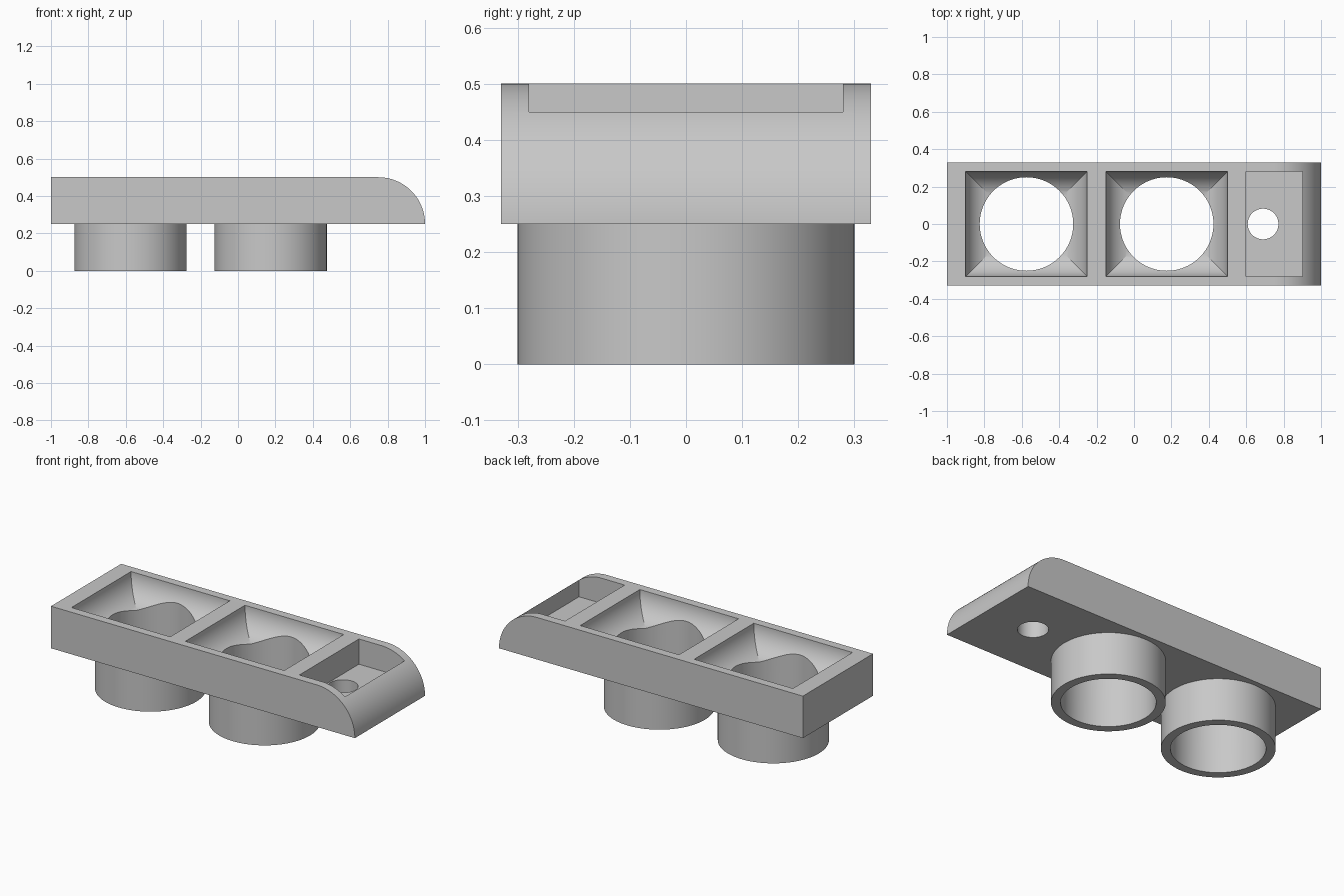
import bpy, bmesh, math

cube = bpy.data.objects.get("Cube")
if cube:
    bpy.data.objects.remove(cube, do_unlink=True)

grey = bpy.data.materials.new("plain_grey")
grey.use_nodes = True
grey.diffuse_color = (0.58, 0.58, 0.58, 1)
grey.node_tree.nodes["Principled BSDF"].inputs["Base Color"].default_value = (0.58, 0.58, 0.58, 1)


def loft(name, rings):
    """Closed solid through a list of matching point loops."""
    bm = bmesh.new()
    loops = [[bm.verts.new(p) for p in ring] for ring in rings]
    for a, b in zip(loops, loops[1:]):
        for i in range(len(a)):
            j = (i + 1) % len(a)
            bm.faces.new((a[i], a[j], b[j], b[i]))
    bm.faces.new(loops[0])
    bm.faces.new(loops[-1])
    bmesh.ops.recalc_face_normals(bm, faces=bm.faces)
    mesh = bpy.data.meshes.new(name)
    bm.to_mesh(mesh)
    bm.free()
    mesh.materials.append(grey)
    obj = bpy.data.objects.new(name, mesh)
    bpy.context.collection.objects.link(obj)
    return obj


def rect(x, hx, hy, z):
    return [(x - hx, -hy, z), (x + hx, -hy, z), (x + hx, hy, z), (x - hx, hy, z)]


def cylinder(name, x, r, z0, z1, n=96):
    angles = [2 * math.pi * i / n for i in range(n)]
    return loft(name, [[(x + r * math.cos(a), r * math.sin(a), z) for a in angles] for z in (z0, z1)])


def combine(target, tool, operation):
    tool.hide_render = True
    mod = target.modifiers.new(tool.name, 'BOOLEAN')
    mod.operation, mod.solver, mod.object = operation, 'EXACT', tool
    bpy.ops.object.select_all(action='DESELECT')
    bpy.context.view_layer.objects.active = target
    target.select_set(True)
    bpy.ops.object.modifier_apply(modifier=mod.name)
    bpy.data.objects.remove(tool, do_unlink=True)


# Bar with a quarter-round nose
steps = 32
profile = [(-1, 0.5), (-1, 0.25)]
for i in range(steps + 1):
    a = math.pi / 2 * i / steps
    profile.append((0.75 + 0.25 * math.cos(a), 0.25 + 0.25 * math.sin(a)))
holder = loft("holder_body", [[(x, y, z) for x, z in profile] for y in (-0.33, 0.33)])

# Two round sockets below flared rectangular basins
for x in (-0.575, 0.175):
    combine(holder, cylinder("socket", x, 0.3, 0, 0.3), 'UNION')
    rings = [rect(x, 0.325, 0.28, 0.6)]
    for i in range(25):
        a = math.pi / 2 * i / 24
        inset = 0.15 * (1 - math.cos(a))
        rings.append(rect(x, 0.325 - inset, 0.28 - inset, 0.5 - 0.15 * math.sin(a)))
    combine(holder, loft("basin_cutter", rings), 'DIFFERENCE')
    combine(holder, cylinder("socket_bore", x, 0.25, -0.1, 0.6), 'DIFFERENCE')

# Shallow tray with a drain hole near the nose
tray = loft("tray_cutter", [rect(0.75, 0.15, 0.28, z) for z in (0.35, 0.6)])
combine(holder, tray, 'DIFFERENCE')
combine(holder, cylinder("drain_cutter", 0.69, 0.082, 0.1, 0.6, 64), 'DIFFERENCE')

# Smooth curves, crisp edges
bpy.ops.object.select_all(action='DESELECT')
holder.select_set(True)
bpy.context.view_layer.objects.active = holder
bpy.ops.object.shade_smooth_by_angle(angle=math.radians(20))
